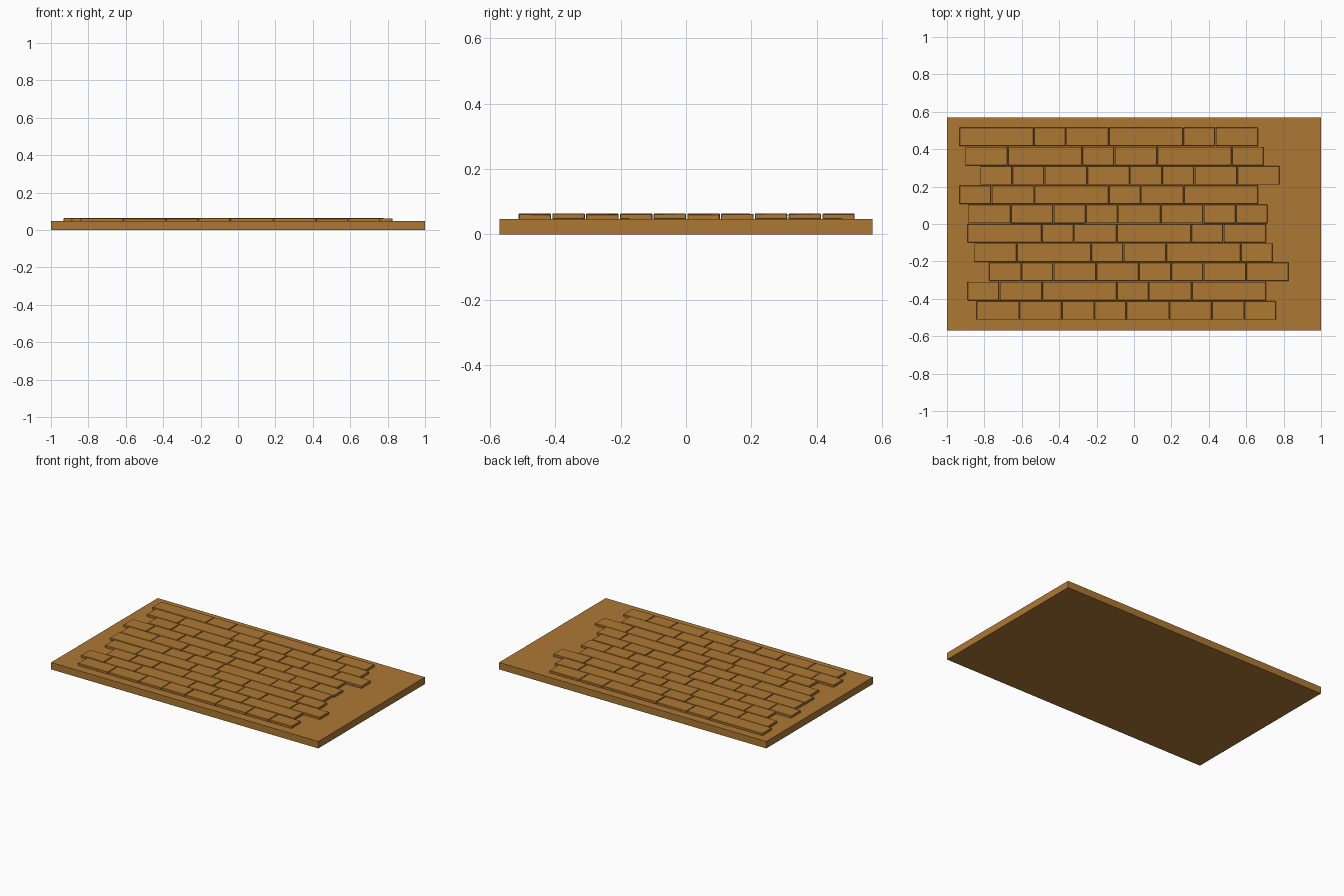
import bpy, bmesh, random
from mathutils import Matrix, Vector

if "Cube" in bpy.data.objects:
    bpy.data.objects.remove(bpy.data.objects["Cube"])

random.seed(4)

wood = bpy.data.materials.new("warm brown")
wood.diffuse_color = (0.42, 0.19, 0.034, 1)
wood.use_nodes = True
wood.node_tree.nodes["Principled BSDF"].inputs["Base Color"].default_value = wood.diffuse_color


def add_box(bm, center, size, tilt=0.0):
    m = (Matrix.Translation(center) @ Matrix.Rotation(tilt, 4, 'X')
         @ Matrix.Diagonal(Vector((*size, 1))))
    bmesh.ops.create_cube(bm, size=1, matrix=m)


def finish(bm, name):
    me = bpy.data.meshes.new(name)
    bm.to_mesh(me)
    bm.free()
    me.materials.append(wood)
    ob = bpy.data.objects.new(name, me)
    bpy.context.collection.objects.link(ob)
    return ob


# Base slab
bm = bmesh.new()
add_box(bm, (0, 0, 0.0235), (2, 1.14, 0.047))
finish(bm, "base_slab")

# Block rows, back to front: left end and sequence of long / medium / short blocks
WIDTH = {"L": 0.3985, "M": 0.2285, "S": 0.1725}
ROWS = [(-0.935, "LSMLSM"), (-0.904, "MLSMLS"), (-0.824, "SSMMSSMM"),
        (-0.935, "SMLSML"), (-0.888, "MMSSMMSS"), (-0.892, "LSMLSM"),
        (-0.856, "MLSMLS"), (-0.776, "SSMMSSMM"), (-0.892, "SMLSML"),
        (-0.843, "MMSSMMSS")]
PITCH, GAP = 0.1031, 0.004

for i, (x, seq) in enumerate(ROWS):
    y = 0.466 - i * PITCH
    bm = bmesh.new()
    for k in seq:
        w = WIDTH[k]
        z = 0.0545 + random.uniform(-0.0012, 0.0012)
        add_box(bm, (x + w / 2, y, z), (w - GAP, PITCH - GAP, 0.017),
                random.uniform(-0.012, 0.012))
        x += w
    ob = finish(bm, f"block_row_{i + 1}")
    # Slightly softened block edges
    bev = ob.modifiers.new("soft_edges", 'BEVEL')
    bev.width = 0.002
    bev.segments = 1
